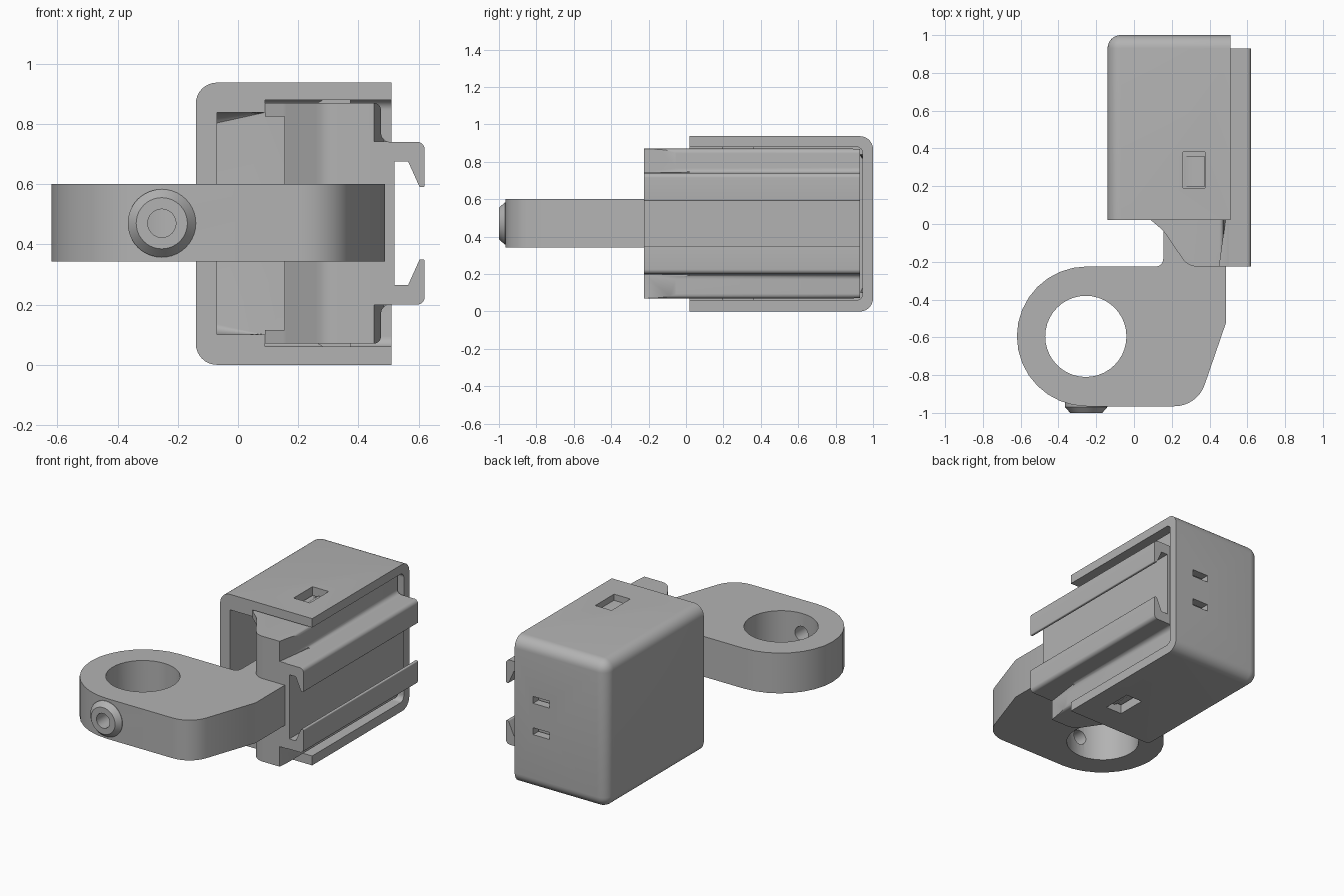
import bpy, bmesh, math
from mathutils import Vector

old = bpy.data.objects.get("Cube")
if old:
    bpy.data.objects.remove(old)

grey = bpy.data.materials.new("plain_grey")
grey.use_nodes = True
tone = (0.45, 0.45, 0.45, 1)
grey.diffuse_color = tone
grey.node_tree.nodes["Principled BSDF"].inputs["Base Color"].default_value = tone

MID = 0.47  # height of the symmetry plane


def rounded(corners, steps=8):
    """Polygon from (u, v[, radius]) corners, with arcs where a radius is given."""
    out = []
    for i, c in enumerate(corners):
        p = Vector(c[:2])
        if len(c) == 2:
            out.append(p)
            continue
        a = (Vector(corners[i - 1][:2]) - p).normalized()
        b = (Vector(corners[(i + 1) % len(corners)][:2]) - p).normalized()
        half = a.angle(b) / 2
        r = c[2]
        centre = p + (a + b).normalized() * r / math.sin(half)
        start = p + a * r / math.tan(half) - centre
        sweep = a.angle_signed(b)
        turn = math.copysign(math.pi - 2 * half, sweep)
        for k in range(steps + 1):
            t = turn * k / steps
            co, si = math.cos(t), math.sin(t)
            out.append(centre + Vector((start.x * co - start.y * si,
                                        start.x * si + start.y * co)))
    return out


def finish(name, bm):
    bmesh.ops.remove_doubles(bm, verts=bm.verts, dist=0.0005)
    bmesh.ops.recalc_face_normals(bm, faces=bm.faces)
    mesh = bpy.data.meshes.new(name)
    bm.to_mesh(mesh)
    bm.free()
    mesh.materials.append(grey)
    ob = bpy.data.objects.new(name, mesh)
    bpy.context.collection.objects.link(ob)
    return ob


def prism(name, corners, lo, hi, axis="z", bevel=0, pick=None):
    """Extrude an outline along y or z, then round the picked edges."""
    bm = bmesh.new()
    place = (lambda p, h: (p.x, p.y, h)) if axis == "z" else (lambda p, h: (p.x, h, p.y))
    face = bm.faces.new([bm.verts.new(place(p, lo)) for p in rounded(corners)])
    new = bmesh.ops.extrude_face_region(bm, geom=[face])["geom"]
    shift = Vector((0, 0, hi - lo)) if axis == "z" else Vector((0, hi - lo, 0))
    bmesh.ops.translate(bm, vec=shift, verts=[v for v in new if isinstance(v, bmesh.types.BMVert)])
    if pick:
        edges = [e for e in bm.edges if pick(e.verts[0].co, e.verts[1].co)]
        bmesh.ops.bevel(bm, geom=edges, offset=bevel, segments=8, profile=0.5, affect="EDGES")
    return finish(name, bm)


def box(name, x0, x1, y0, y1, z0, z1, **kw):
    return prism(name, [(x0, y0), (x1, y0), (x1, y1), (x0, y1)], z0, z1, **kw)


def lathe(name, x, y, z, profile, upright=False, sides=40):
    """Solid of revolution from (radius, offset) pairs, about y or z."""
    bm = bmesh.new()
    rings = []
    for r, h in profile:
        ring = []
        for k in range(sides):
            a = 2 * math.pi * k / sides
            u, v = r * math.cos(a), r * math.sin(a)
            ring.append(bm.verts.new((x + u, y + v, z + h) if upright else (x + u, y + h, z + v)))
        rings.append(ring)
    for a, b in zip(rings, rings[1:]):
        for k in range(sides):
            n = (k + 1) % sides
            bm.faces.new((a[k], a[n], b[n], b[k]))
    bm.faces.new(rings[0])
    bm.faces.new(rings[-1])
    return finish(name, bm)


def combine(target, tool, how="DIFFERENCE", keep=False):
    mod = target.modifiers.new("combine", "BOOLEAN")
    mod.operation, mod.object, mod.solver = how, tool, "EXACT"
    bpy.context.view_layer.objects.active = target
    bpy.ops.object.modifier_apply(modifier=mod.name)
    if not keep:
        bpy.data.objects.remove(tool)


# Cover shell, open at the front and on one side
def shell_edge(a, b):
    left = a.x < -0.13 and b.x < -0.13
    back = a.y > 0.99 and b.y > 0.99
    flat = abs(a.z - b.z) < 0.01
    return (left and flat and abs(a.y - b.y) > 0.1) or (back and (flat or left))


cover = box("cover", -0.14, 0.51, 0.02, 1.0, 0, 0.937, bevel=0.07, pick=shell_edge)
cavity = prism("cavity", [(-0.07, 0.1), (0.09, 0.1), (0.09, 0.06), (0.6, 0.06),
                          (0.6, 0.88), (0.09, 0.88), (0.09, 0.838), (-0.07, 0.838)],
               -0.1, 0.945, axis="y", bevel=0.035,
               pick=lambda a, b: min(a.y, b.y) > 0.94 and abs(a.z - b.z) < 0.01)
combine(cover, cavity)
combine(cover, box("latch_slot", 0.26, 0.375, 0.19, 0.38, -0.1, 1.1))
for z in (0.37, 0.57):
    combine(cover, box("back_slot", 0.265, 0.38, 0.9, 1.1, z - 0.022, z + 0.022))

# Sliding rail body with two facing hooks
upper = [(0.155, 0.825), (0.09, 0.825), (0.09, 0.87), (0.475, 0.87, 0.025),
         (0.475, 0.74, 0.03), (0.62, 0.74, 0.025), (0.62, 0.59, 0.006), (0.603, 0.59, 0.006),
         (0.565, 0.675), (0.52, 0.675)]
lower = [(c[0], 2 * MID - c[1], *c[2:]) for c in reversed(upper)]
rail = prism("rail_body", upper + lower, -0.3, 0.93, axis="y", bevel=0.04,
             pick=lambda a, b: min(a.y, b.y) > 0.92 and abs(a.z - b.z) < 0.001
             and abs(a.z - MID) > 0.39)
plan = [(0.05, 0.05), (0.09, 0.02), (0.155, -0.035, 0.08), (0.285, -0.225, 0.09),
        (0.7, -0.225), (0.7, 1.0), (0.05, 1.0)]
combine(rail, prism("plan_cut", plan, -0.1, 1.1), "INTERSECT")
for z0, z1 in ((0.742, 1), (-0.1, 0.198)):
    combine(rail, prism("lead_in", [(0.45, -0.24), (0.7, -0.24), (0.7, 0.02), (0.485, 0.02)], z0, z1))

# Latch wedges that snap into the cover slots
wedge = [(0.265, 0.86), (0.265, 0.87), (0.317, 0.9), (0.373, 0.9), (0.373, 0.86)]
for name, pts in (("upper_latch", wedge), ("lower_latch", [(x, 2 * MID - z) for x, z in wedge])):
    prism(name, pts, 0.195, 0.36, axis="y")

# Ring arm with its neck running into the rail body
arm = prism("ring_arm", [(-0.62, -0.225, 0.37), (-0.62, -0.965, 0.37), (0.335, -0.965, 0.17),
                         (0.488, -0.52), (0.488, 0.05), (0.155, 0.05), (0.155, -0.225, 0.04)],
            0.343, 0.6)
combine(arm, lathe("bore", -0.255, -0.595, 0, [(0.215, 0.2), (0.215, 0.8)], upright=True))

# Screw boss with a hole drilled through to the bore
boss = lathe("screw_boss", -0.253, 0, MID, [(0.113, -0.9), (0.113, -0.968), (0.085, -1.0)])
drill = lathe("drill", -0.253, 0, MID, [(0.047, -1.1), (0.047, -0.6)], sides=24)
combine(boss, drill, keep=True)
combine(arm, drill)

# Smooth shading with crisp edges
bpy.ops.object.select_all(action="DESELECT")
for ob in bpy.context.scene.objects:
    if ob.type == "MESH" and ob.data.materials and ob.data.materials[0] == grey:
        ob.select_set(True)
        bpy.context.view_layer.objects.active = ob
bpy.ops.object.shade_smooth_by_angle(angle=math.radians(30))
